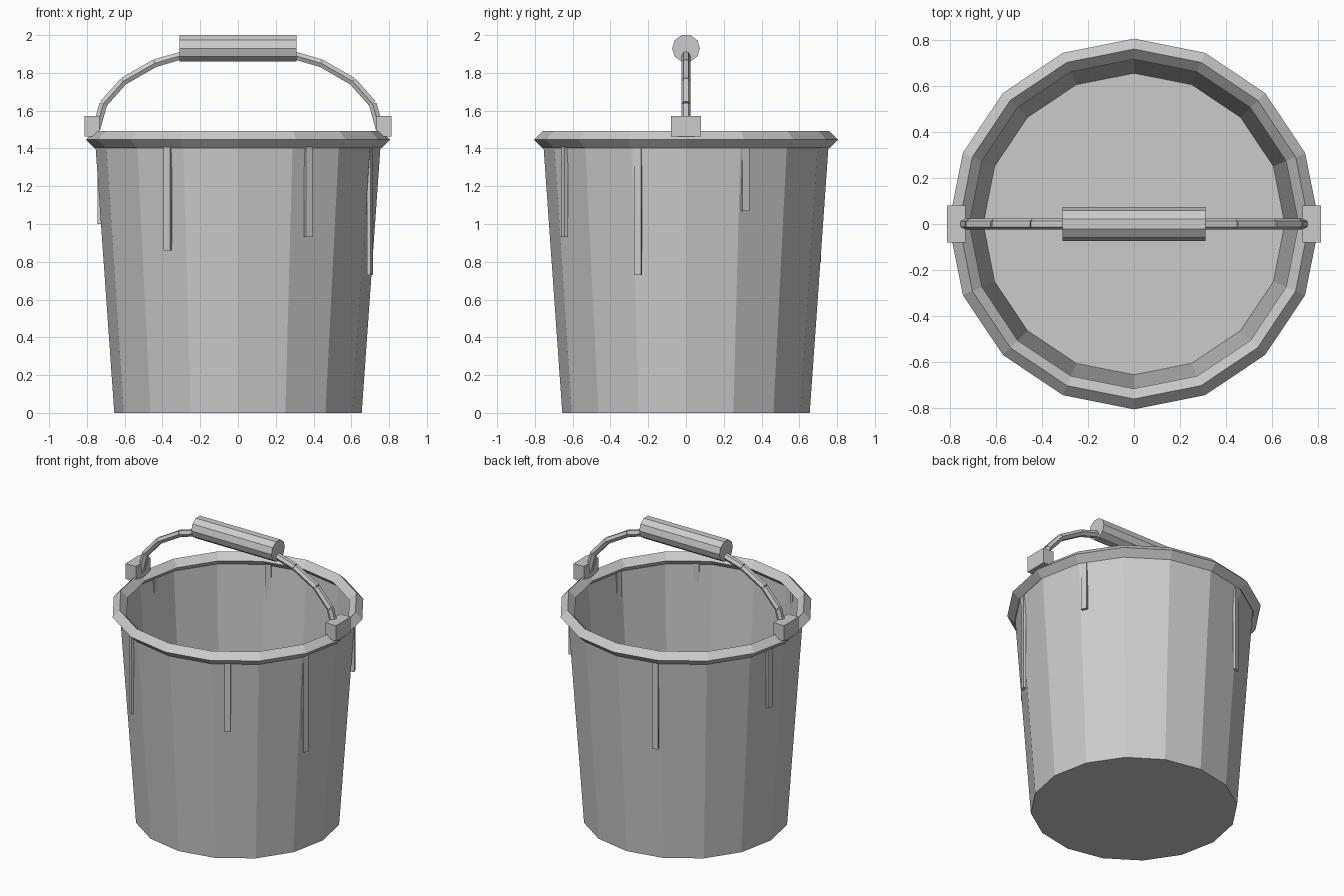
import bpy
import bmesh
from math import sin, cos, pi, radians
from mathutils import Vector, Matrix

cube = bpy.data.objects.get("Cube")
if cube:
    bpy.data.objects.remove(cube, do_unlink=True)

grey = bpy.data.materials.new("bucket_grey")
grey.use_nodes = True
COLOUR = (0.6, 0.6, 0.6, 1)
grey.diffuse_color = COLOUR
grey.node_tree.nodes["Principled BSDF"].inputs["Base Color"].default_value = COLOUR

SIDES = 16


def finish(name, bm, recalc=True):
    if recalc:
        bmesh.ops.recalc_face_normals(bm, faces=bm.faces)
    mesh = bpy.data.meshes.new(name)
    bm.to_mesh(mesh)
    bm.free()
    mesh.materials.append(grey)
    obj = bpy.data.objects.new(name, mesh)
    bpy.context.collection.objects.link(obj)
    return obj


def bridge(bm, a, b):
    n = len(a)
    for i in range(n):
        j = (i + 1) % n
        bm.faces.new((a[i], a[j], b[j], b[i]))


def level_ring(bm, r, z):
    angles = [2 * pi * k / SIDES for k in range(SIDES)]
    return [bm.verts.new((r * cos(a), r * sin(a), z)) for a in angles]


def add_rod(bm, start, end, r, sides):
    # Capped rod in the XZ plane with a corner pointing along y
    start, end = Vector(start), Vector(end)
    side = Vector((0, 1, 0))
    up = (end - start).normalized().cross(side)
    rings = []
    for p in (start, end):
        rings.append([bm.verts.new(p + r * (side * cos(2 * pi * k / sides)
                                            + up * sin(2 * pi * k / sides)))
                      for k in range(sides)])
    bridge(bm, *rings)
    bm.faces.new(rings[0][::-1])
    bm.faces.new(rings[1])


def box(name, centre, size, turn=0):
    bm = bmesh.new()
    place = (Matrix.Translation(centre) @ Matrix.Rotation(turn, 4, "Z")
             @ Matrix.Diagonal((*size, 1)))
    bmesh.ops.create_cube(bm, size=1, matrix=place)
    return finish(name, bm)


# Tapered thin wall with a floor, open at the top
bm = bmesh.new()
low = level_ring(bm, 0.655, 0)
bridge(bm, low, level_ring(bm, 0.757, 1.447))
bm.faces.new(low[::-1])
finish("bucket_body", bm, recalc=False)

# Diamond-section rim
bm = bmesh.new()
R, T, Z = 0.76, 0.045, 1.447
rings = [level_ring(bm, R + T * cos(k * pi / 2), Z + T * sin(k * pi / 2))
         for k in range(4)]
for k in range(4):
    bridge(bm, rings[k], rings[(k + 1) % 4])
finish("rim", bm)

# Jointed bail handle along a half ellipse
STEPS = 10
arc = [(0.75 * cos(pi * k / STEPS), 0, 1.503 + 0.43 * sin(pi * k / STEPS))
       for k in range(STEPS + 1)]
bm = bmesh.new()
for a, b in zip(arc, arc[1:]):
    add_rod(bm, a, b, 0.024, 6)
finish("handle_wire", bm)

# Hand grip
bm = bmesh.new()
add_rod(bm, (-0.31, 0, 1.93), (0.31, 0, 1.93), 0.0736, 10)
finish("handle_grip", bm)

# Handle mounts on the rim
for name, s in (("left_mount", 1), ("right_mount", -1)):
    box(name, (s * 0.773, 0, 1.517), (0.08, 0.16, 0.108))

# Drips hanging under the rim: angle in degrees and lower end
DRIPS = [(-120, 0.86), (-60, 0.93), (-20, 0.73), (25, 1.07), (110, 0.8), (170, 1.0)]
for i, (angle, bottom) in enumerate(DRIPS):
    a = radians(angle)
    top = 1.42
    box(f"drip_{i + 1}", (0.743 * cos(a), 0.743 * sin(a), (top + bottom) / 2),
        (0.019, 0.039, top - bottom), a)
